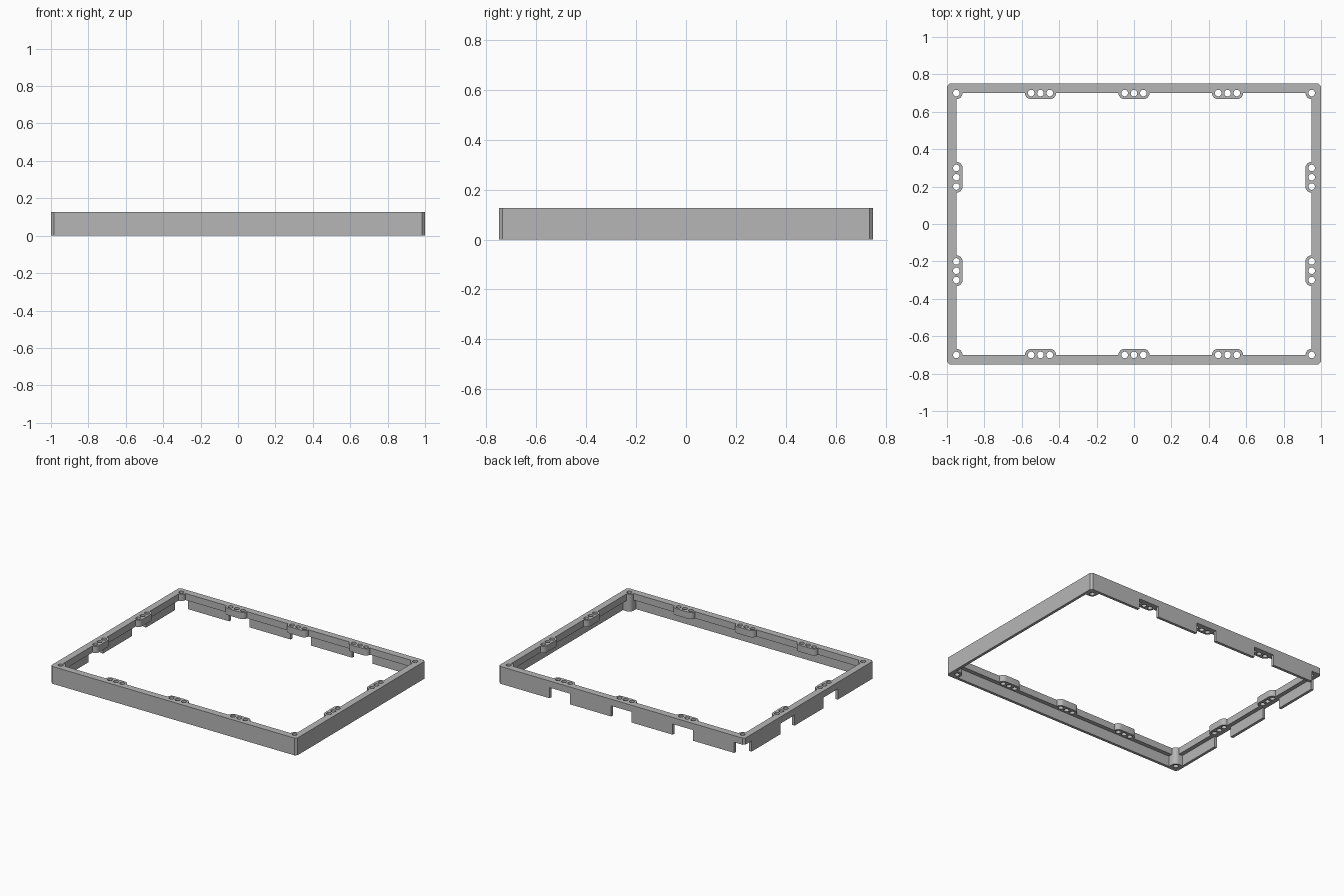
import bpy, bmesh
from math import sin, cos, pi, radians
from mathutils import Vector

if "Cube" in bpy.data.objects:
    bpy.data.objects.remove(bpy.data.objects["Cube"])

HX, HY, TOP = 1.0, 0.75, 0.127   # half length, half depth, height
RIM, BOSS, HOLE = 0.05, 0.033, 0.0175
UNDER = 0.078                    # underside of the top rim
WALL, CHAMFER = 0.02, 0.015
IX, IY = HX - RIM, HY - RIM      # inner edge, which the holes lie on
X_TABS, Y_TABS = (-0.5, 0.0, 0.5), (-0.25, 0.25)
REACH = RIM + BOSS               # half width of a tab

grey = bpy.data.materials.new("grey")
grey.use_nodes = True
grey.diffuse_color = (0.47, 0.47, 0.47, 1)
grey.node_tree.nodes["Principled BSDF"].inputs["Base Color"].default_value = grey.diffuse_color


def arc(center, radius, start, end, steps=6):
    """Points on an arc, angles in degrees."""
    return [Vector(center) + radius * Vector((cos(a), sin(a)))
            for a in (radians(start + (end - start) * i / steps) for i in range(steps + 1))]


def circle(center):
    return arc(center, HOLE, 0, 360, 24)[:-1]


def slab(name, outlines, z0, z1):
    """Extrude flat outlines, nested ones becoming holes, into a mesh."""
    curve = bpy.data.curves.new(name, "CURVE")
    curve.dimensions = "2D"
    curve.fill_mode = "BOTH"
    curve.extrude = (z1 - z0) / 2
    for points in outlines:
        spline = curve.splines.new("POLY")
        spline.points.add(len(points) - 1)
        for p, co in zip(spline.points, points):
            p.co = (co[0], co[1], 0, 1)
        spline.use_cyclic_u = True
    obj = bpy.data.objects.new(name, curve)
    bpy.context.collection.objects.link(obj)
    bpy.ops.object.select_all(action="DESELECT")
    obj.select_set(True)
    bpy.context.view_layer.objects.active = obj
    bpy.ops.object.convert(target="MESH")
    obj = bpy.context.object
    obj.name = name
    bm = bmesh.new()
    bm.from_mesh(obj.data)
    bmesh.ops.remove_doubles(bm, verts=bm.verts, dist=0.0001)
    bmesh.ops.translate(bm, verts=bm.verts, vec=(0, 0, (z0 + z1) / 2))
    bmesh.ops.recalc_face_normals(bm, faces=bm.faces)
    bm.to_mesh(obj.data)
    bm.free()
    obj.data.materials.clear()
    obj.data.materials.append(grey)
    bpy.ops.object.shade_smooth_by_angle(angle=radians(30))
    return obj


def inner_side(start, length, turn, tabs):
    """Inner edge of one side: a corner boss, then rounded tabs."""
    along = Vector((cos(radians(turn)), sin(radians(turn))))
    points = arc(start, BOSS, turn + 90, turn)
    for t in tabs:
        middle = Vector(start) + along * (length / 2 + t)
        points += arc(middle - along * RIM, BOSS, turn + 180, turn + 90)
        points += arc(middle + along * RIM, BOSS, turn + 90, turn)
    return points


# Top rim with tabs, corner bosses and holes
c = CHAMFER
outer = [(-HX + c, -HY), (HX - c, -HY), (HX, -HY + c), (HX, HY - c),
         (HX - c, HY), (-HX + c, HY), (-HX, HY - c), (-HX, -HY + c)]
inner = (inner_side((-IX, -IY), 2 * IX, 0, X_TABS)
         + inner_side((IX, -IY), 2 * IY, 90, Y_TABS)
         + inner_side((IX, IY), 2 * IX, 180, X_TABS)
         + inner_side((-IX, IY), 2 * IY, 270, Y_TABS))
holes = [circle((sx * IX, sy * IY)) for sx in (-1, 1) for sy in (-1, 1)]
for k in (-RIM, 0, RIM):
    for s in (-1, 1):
        holes += [circle((t + k, s * IY)) for t in X_TABS]
        holes += [circle((s * IX, t + k)) for t in Y_TABS]
# Bosses join the rim, so each hole is ringed by solid material
slab("top_rim", [outer, inner] + holes, UNDER, TOP)

# Corner posts under three corners; the back left one stays open
for name, sx, sy in (("front_left_post", -1, -1), ("front_right_post", 1, -1),
                     ("back_right_post", 1, 1)):
    shape = [(HX - c, HY), (HX, HY - c), (HX, HY - REACH)]
    shape += arc((IX, IY), BOSS, 270, 180) + [(HX - REACH, HY)]
    shape = [(sx * p[0], sy * p[1]) for p in shape]
    slab(name, [shape, circle((sx * IX, sy * IY))], 0, UNDER)


def rectangle(x0, x1, y0, y1):
    return [(x0, y0), (x1, y0), (x1, y1), (x0, y1)]


def spans(half, tabs):
    """Stretches of skirt left between the notches under the tabs."""
    cuts = [-half] + [t + s * REACH for t in tabs for s in (-1, 1)] + [half]
    return list(zip(cuts[::2], cuts[1::2]))


# Thin skirt walls: front and right solid, back and left notched
ex, ey = HX - REACH, HY - REACH
slab("front_wall", [rectangle(-ex, ex, -HY, -HY + WALL)], 0, UNDER)
slab("right_wall", [rectangle(HX - WALL, HX, -ey, ey)], 0, UNDER)
slab("back_wall", [rectangle(a, b, HY - WALL, HY) for a, b in spans(ex, X_TABS)], 0, UNDER)
slab("left_wall", [rectangle(-HX, -HX + WALL, a, b) for a, b in spans(ey, Y_TABS)], 0, UNDER)
